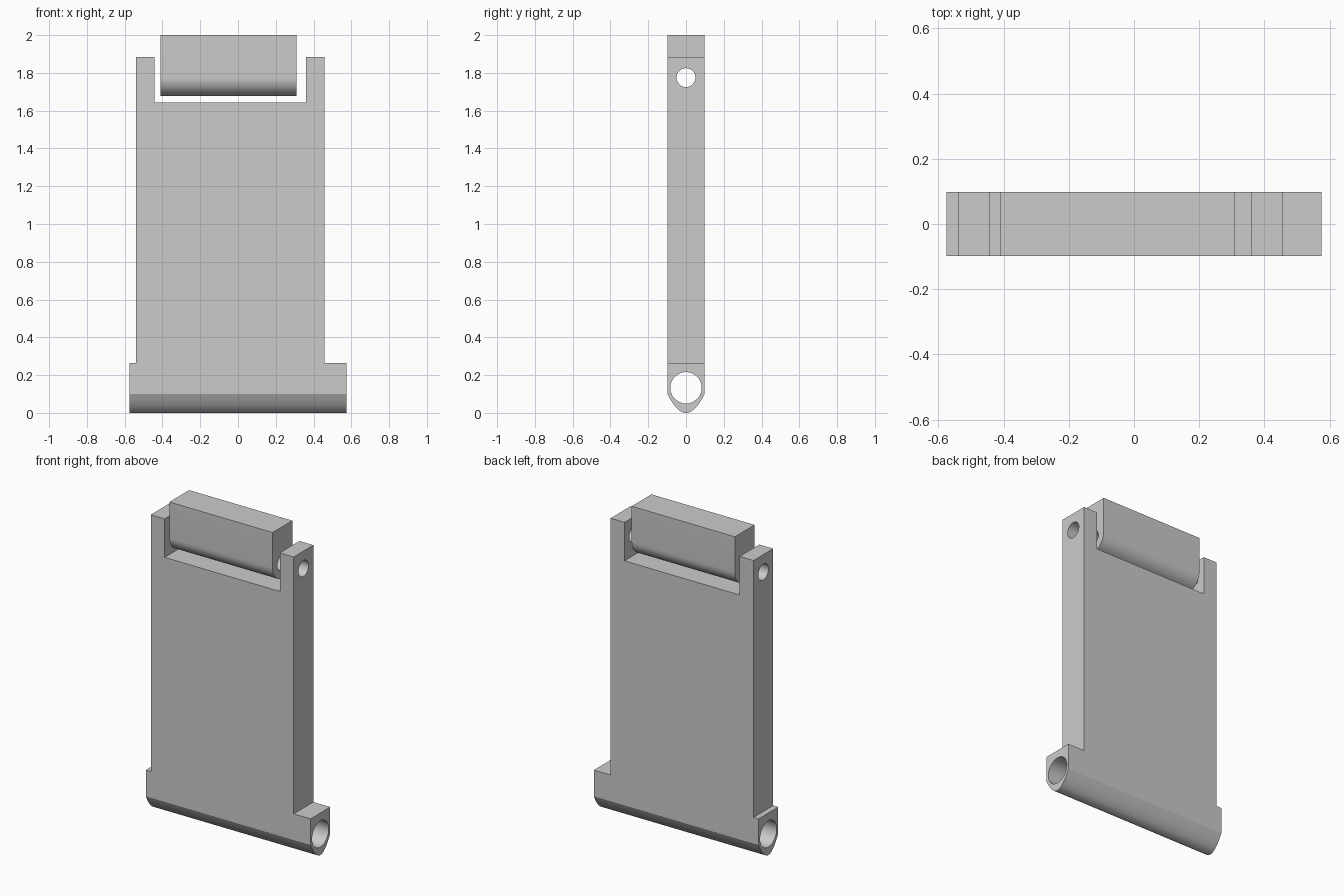
import bpy, bmesh, math
from mathutils import Vector

if "Cube" in bpy.data.objects:
    bpy.data.objects.remove(bpy.data.objects["Cube"])

HALF = 0.098          # half thickness in y
PIN_Z, PIN_R = 1.775, 0.05
BORE_Z, BORE_R = 0.133, 0.083


def prism(name, outline, axis, start, end):
    """Extrude an outline: (x, z) points along y, or (y, z) points along x."""
    bm = bmesh.new()
    if axis == 'y':
        verts = [bm.verts.new((a, start, z)) for a, z in outline]
        step = Vector((0, end - start, 0))
    else:
        verts = [bm.verts.new((start, a, z)) for a, z in outline]
        step = Vector((end - start, 0, 0))
    face = bm.faces.new(verts)
    new = bmesh.ops.extrude_face_region(bm, geom=[face], use_keep_orig=True)['geom']
    bmesh.ops.translate(bm, vec=step, verts=[v for v in new if isinstance(v, bmesh.types.BMVert)])
    bmesh.ops.recalc_face_normals(bm, faces=bm.faces)
    mesh = bpy.data.meshes.new(name)
    bm.to_mesh(mesh)
    bm.free()
    obj = bpy.data.objects.new(name, mesh)
    bpy.context.collection.objects.link(obj)
    return obj


def circle(z, r, n=48):
    return [(r * math.cos(2 * math.pi * i / n), z + r * math.sin(2 * math.pi * i / n)) for i in range(n)]


def boolean(obj, cutter, operation):
    cutter.hide_render = True
    mod = obj.modifiers.new(operation, 'BOOLEAN')
    mod.object, mod.operation, mod.solver = cutter, operation, 'EXACT'
    bpy.context.view_layer.objects.active = obj
    bpy.ops.object.modifier_apply(modifier=mod.name)
    bpy.data.objects.remove(cutter)


def smooth(obj):
    bpy.ops.object.select_all(action='DESELECT')
    obj.select_set(True)
    bpy.context.view_layer.objects.active = obj
    bpy.ops.object.shade_smooth_by_angle(angle=math.radians(22))


# Forked panel: front outline with arms and wider foot
front = [(-0.575, -0.1), (0.575, -0.1), (0.575, 0.265), (0.457, 0.265),
         (0.457, 1.885), (0.36, 1.885), (0.36, 1.642), (-0.443, 1.642),
         (-0.443, 1.885), (-0.54, 1.885), (-0.54, 0.265), (-0.575, 0.265)]
panel = prism("forked_panel", front, 'y', -0.2, 0.2)

# Side profile with a parabolic underside trims the panel
side = [(HALF * i / 12, 0.1 * (i / 12) ** 2) for i in range(-12, 13)]
side += [(HALF, 2.1), (-HALF, 2.1)]
boolean(panel, prism("side_trim", side, 'x', -0.7, 0.7), 'INTERSECT')

# Lower bore and pin holes through both arms
boolean(panel, prism("bore_cutter", circle(BORE_Z, BORE_R), 'x', -0.8, 0.8), 'DIFFERENCE')
boolean(panel, prism("pin_cutter", circle(PIN_Z, PIN_R), 'x', -0.8, 0.8), 'DIFFERENCE')
smooth(panel)

# Hinge block with rounded underside and pin hole
n = 24
block_side = [(-HALF * math.cos(math.pi * i / n), PIN_Z - HALF * math.sin(math.pi * i / n))
              for i in range(n + 1)]
block_side += [(HALF, 2.0), (-HALF, 2.0)]
block = prism("hinge_block", block_side, 'x', -0.41, 0.31)
boolean(block, prism("block_pin_cutter", circle(PIN_Z, PIN_R), 'x', -0.8, 0.8), 'DIFFERENCE')
smooth(block)
